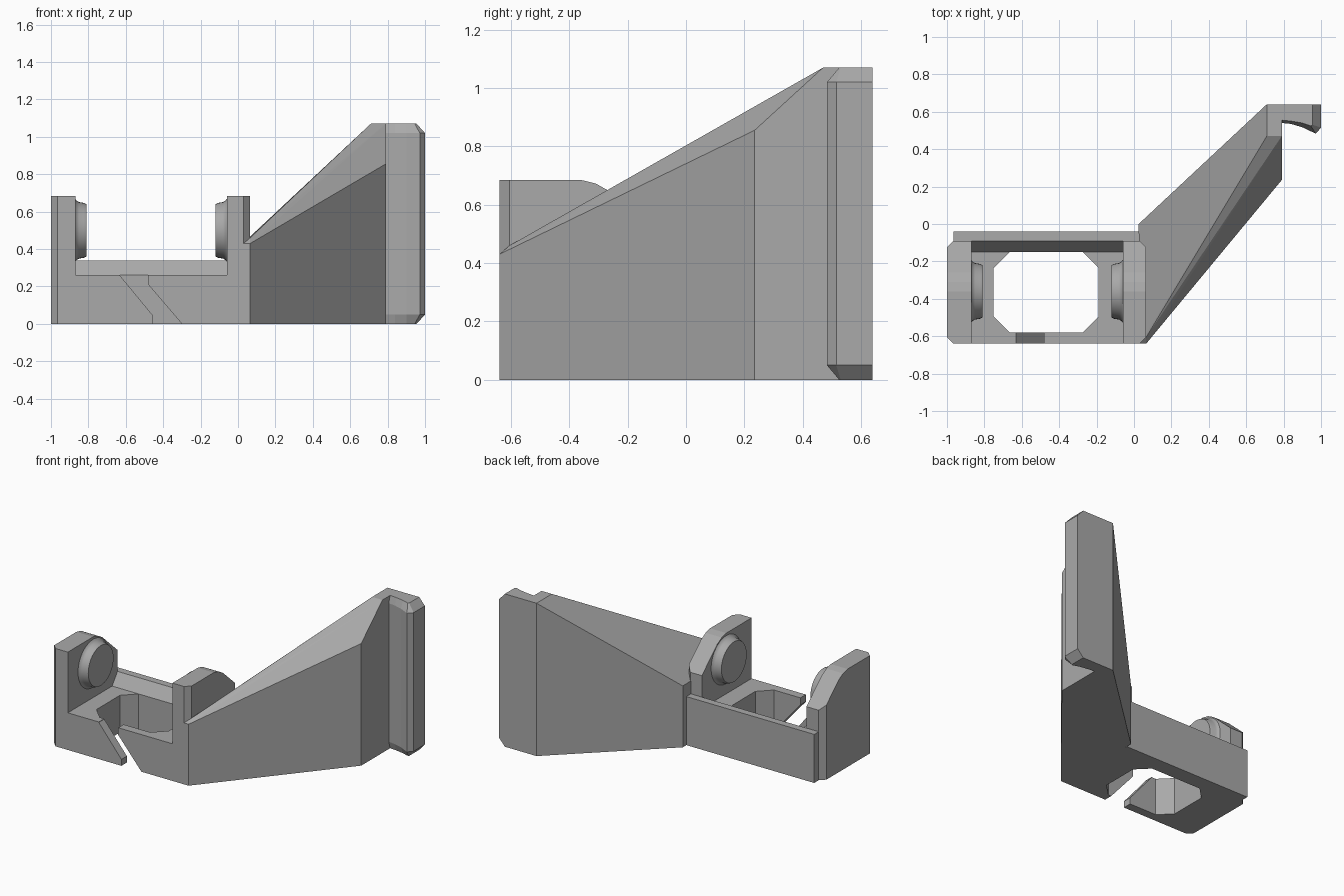
import bpy, bmesh, math
from mathutils import Matrix

if "Cube" in bpy.data.objects:
    bpy.data.objects.remove(bpy.data.objects["Cube"])

grey = bpy.data.materials.new("plain_grey")
grey.use_nodes = True
COLOUR = (0.4, 0.4, 0.4, 1)
grey.diffuse_color = COLOUR
grey.node_tree.nodes["Principled BSDF"].inputs["Base Color"].default_value = COLOUR


def finish(name, bm):
    bmesh.ops.recalc_face_normals(bm, faces=bm.faces)
    mesh = bpy.data.meshes.new(name)
    bm.to_mesh(mesh)
    bm.free()
    mesh.materials.append(grey)
    ob = bpy.data.objects.new(name, mesh)
    bpy.context.collection.objects.link(ob)
    return ob


def loft(name, rings):
    """Skin matching rings of points and close both ends."""
    bm = bmesh.new()
    loops = [[bm.verts.new(p) for p in ring] for ring in rings]
    n = len(loops[0])
    for a, b in zip(loops, loops[1:]):
        for i in range(n):
            j = (i + 1) % n
            bm.faces.new((a[i], a[j], b[j], b[i]))
    bm.faces.new(loops[0])
    bm.faces.new(loops[-1])
    return finish(name, bm)


def hull(name, points):
    bm = bmesh.new()
    for p in points:
        bm.verts.new(p)
    bmesh.ops.convex_hull(bm, input=bm.verts)
    bmesh.ops.dissolve_limit(bm, angle_limit=0.01, verts=bm.verts, edges=bm.edges)
    return finish(name, bm)


def cut(target, cutter):
    mod = target.modifiers.new("cut", 'BOOLEAN')
    mod.operation = 'DIFFERENCE'
    mod.solver = 'EXACT'
    mod.object = cutter
    bpy.context.view_layer.objects.active = target
    bpy.ops.object.modifier_apply(modifier=mod.name)
    bpy.data.objects.remove(cutter)


# Base frame with a sloped rear ledge
section = [(-.64, 0), (-.64, .26), (-.15, .26), (-.09, .34), (-.09, 0)]
frame = loft("base_frame", [[(x, y, z) for y, z in section] for x in (-.87, -.06)])

# Octagonal opening and diagonal slot through the front bar
x0, x1, y0, y1, c = -.75, -.19, -.58, -.15, .085
octagon = [(x0 + c, y0), (x1 - c, y0), (x1, y0 + c), (x1, y1 - c),
           (x1 - c, y1), (x0 + c, y1), (x0, y1 - c), (x0, y0 + c)]
cut(frame, loft("opening_cutter", [[(x, y, z) for x, y in octagon] for z in (-.1, .5)]))
slot = [(-.63, .3), (-.63, .257), (-.455, .045), (-.455, -.1),
        (-.3, -.1), (-.3, 0), (-.48, .21), (-.48, .3)]
cut(frame, loft("slot_cutter", [[(x, y, z) for x, z in slot] for y in (-.7, -.56)]))

# Rear wall
hull("rear_wall", [(x, y, z) for x in (-.965, .025) for y in (-.09, -.04) for z in (0, .34)])

# Cheeks with chamfered outer corners and rounded pins facing inward
full = [(-.64, 0), (-.64, .685), (-.36, .685), (-.31, .673), (-.26, .645),
        (-.09, .49), (-.09, 0)]
trim = [(max(-.605, min(-.125, y)), .522 if z == .49 else z) for y, z in full]
pin_profile = [(0, .168), (.008, .158), (.02, .151), (.045, .147), (.06, .14)]
for side, inner, outer, d in (("right", -.87, -1, 1), ("left", -.06, .065, -1)):
    layers = ((inner, full), (outer + d * .035, full), (outer, trim))
    hull(side + "_cheek", [(x, y, z) for x, ring in layers for y, z in ring])
    rings = []
    for h, r in pin_profile:
        angles = [i * math.tau / 40 for i in range(40)]
        rings.append([(inner + d * h, -.36 + r * math.cos(a), .5 + r * math.sin(a))
                      for a in angles])
    pin = loft(side + "_pin", rings)
    bpy.ops.object.select_all(action='DESELECT')
    pin.select_set(True)
    bpy.context.view_layer.objects.active = pin
    bpy.ops.object.shade_smooth_by_angle(angle=math.radians(35))

# Flaring wedge arm
plan = [(.03, -.64), (.065, -.64), (.79, .235), (.79, .64), (.71, .64), (.025, 0), (.025, -.09)]
heights = [.43, .43, .855, 1.07, 1.07, .43, .43]
points = [(x, y, 0) for x, y in plan]
points += [(x, y, z) for (x, y), z in zip(plan, heights)]
points += [(.065, -.605, .46), (.71, .47, 1.07), (.79, .47, 1.07)]
hull("wedge_arm", points)

# End lip with bevelled top, bottom and outer edge
wide = [(.79, .64), (.79, .54), (.84, .535), (.9, .517), (.972, .483), (1, .515), (1, .64)]
small = [(.79, .64), (.79, .555), (.84, .55), (.9, .54), (.945, .525), (.955, .53), (.955, .64)]
loft("end_lip", [[(x, y, z) for x, y in ring]
                 for z, ring in ((0, small), (.05, wide), (1.02, wide), (1.07, small))])
